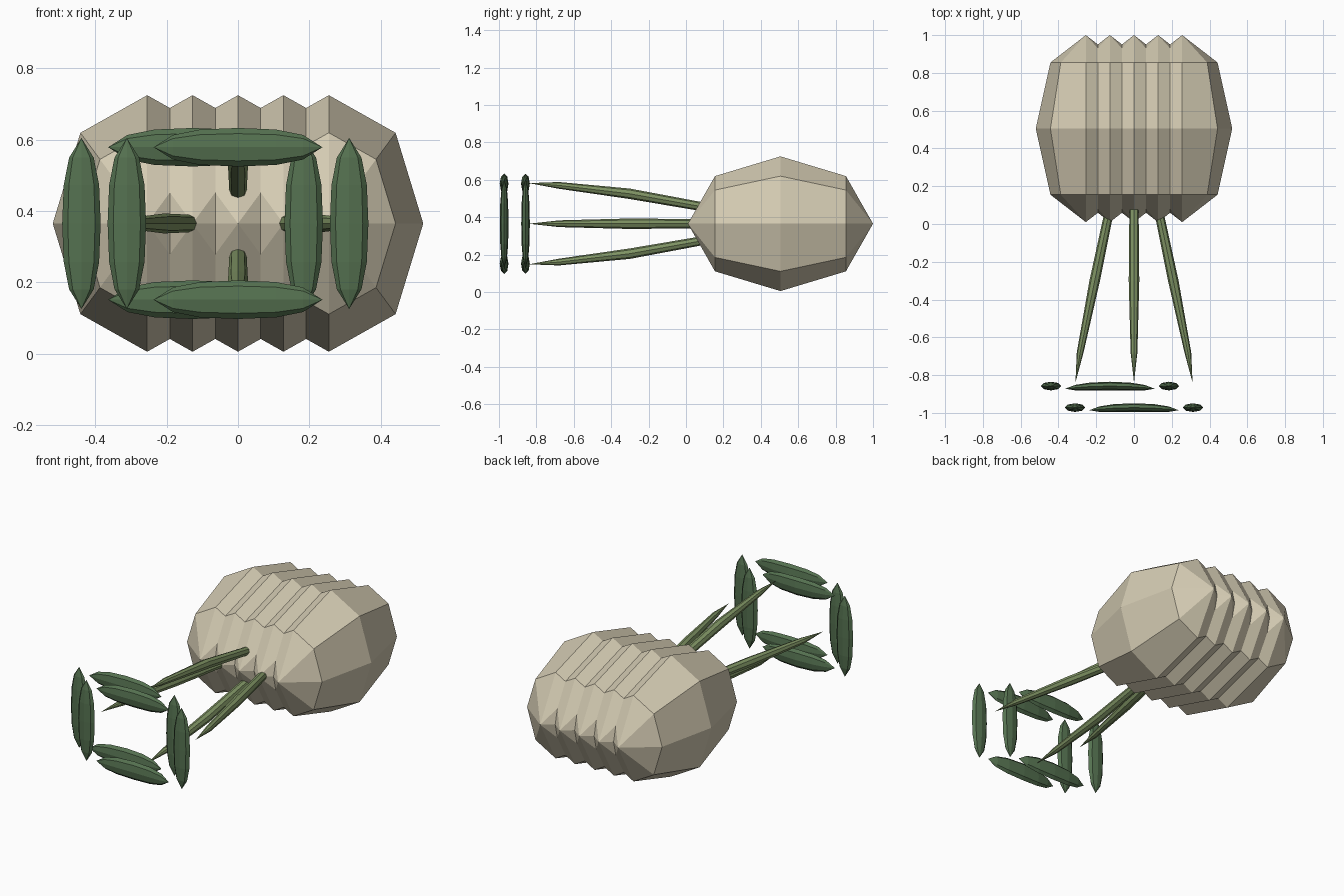
import bpy, bmesh, math
from mathutils import Vector, Matrix

cube = bpy.data.objects.get("Cube")
if cube:
    bpy.data.objects.remove(cube, do_unlink=True)

MID_Z = 0.365
SIDES = 8
X, Y, Z = Vector((1, 0, 0)), Vector((0, 1, 0)), Vector((0, 0, 1))


def material(name, rgb):
    mat = bpy.data.materials.new(name)
    mat.use_nodes = True
    mat.diffuse_color = (*rgb, 1)
    mat.node_tree.nodes["Principled BSDF"].inputs["Base Color"].default_value = (*rgb, 1)
    return mat


beige = material("beige", (0.66, 0.60, 0.45))
stalk_green = material("light green", (0.21, 0.29, 0.125))
leaf_green = material("dark green", (0.09, 0.165, 0.08))


def finish(name, bm, mat):
    bmesh.ops.recalc_face_normals(bm, faces=bm.faces)
    mesh = bpy.data.meshes.new(name)
    bm.to_mesh(mesh)
    bm.free()
    mesh.materials.append(mat)
    obj = bpy.data.objects.new(name, mesh)
    bpy.context.collection.objects.link(obj)


def loft(name, rings, u, v, mat):
    """Skin elliptical rings (centre, u radius, v radius); zero radius is a tip."""
    bm = bmesh.new()
    loops = []
    for centre, ru, rv in rings:
        if ru == 0:
            loops.append([bm.verts.new(centre)] * SIDES)
            continue
        angles = [math.tau * i / SIDES for i in range(SIDES)]
        loops.append([bm.verts.new(centre + u * ru * math.cos(a) + v * rv * math.sin(a))
                      for a in angles])
    for low, high in zip(loops, loops[1:]):
        for i in range(SIDES):
            j = (i + 1) % SIDES
            bm.faces.new(dict.fromkeys((low[i], low[j], high[j], high[i])))
    if len(set(loops[0])) > 1:
        bm.faces.new(loops[0])
    finish(name, bm, mat)


# Ribbed body: overlapping faceted ellipsoids with poles at front and back
for i in range(5):
    bm = bmesh.new()
    bmesh.ops.create_uvsphere(bm, u_segments=8, v_segments=4, radius=1)
    bmesh.ops.rotate(bm, verts=bm.verts, matrix=Matrix.Rotation(math.pi / 2, 3, 'X'))
    bmesh.ops.scale(bm, verts=bm.verts, vec=(0.265, 0.495, 0.36))
    bmesh.ops.translate(bm, verts=bm.verts, vec=((i - 2) * 0.1275, 0.505, MID_Z))
    finish(f"body_rib_{i + 1}", bm, beige)

# Stalks: (y, sideways offset, vertical offset, radius) from root to tip
stalk_path = [(0.12, 0.12, 0.085, 0.024), (-0.3, 0.208, 0.16, 0.028),
              (-0.68, 0.285, 0.205, 0.018), (-0.84, 0.31, 0.217, 0)]
for name, dx, dz in (("left_stalk", 1, 0), ("right_stalk", -1, 0),
                     ("upper_stalk", 0, 1), ("lower_stalk", 0, -1)):
    rings = [(Vector((dx * sx, y, MID_Z + dz * sz)), r, r)
             for y, sx, sz, r in stalk_path]
    loft(name, rings, X, Z, stalk_green)

# Spindle leaves: two square frames, the rear one shifted sideways
profile = [(0.45, 0.92), (0.77, 0.64), (1, 0)]
profile = [(-t, r) for t, r in reversed(profile)] + [(0, 1)] + profile


def leaf(name, centre, axis, half, bend):
    side = Z if axis == X else X
    rings = [(centre + axis * t * half - Y * bend * t * t, 0.054 * r, 0.023 * r)
             for t, r in profile]
    loft(name, rings, side, Y, leaf_green)


for label, cx, cy in (("front", 0, -0.972), ("rear", -0.1275, -0.858)):
    for s, word in ((1, "upper"), (-1, "lower")):
        leaf(f"{label}_{word}_leaf", Vector((cx, cy, MID_Z + s * 0.214)), X, 0.237, 0.014)
    for s, word in ((1, "left"), (-1, "right")):
        leaf(f"{label}_{word}_leaf", Vector((cx + s * 0.312, cy, MID_Z)), Z, 0.24, 0.0)
